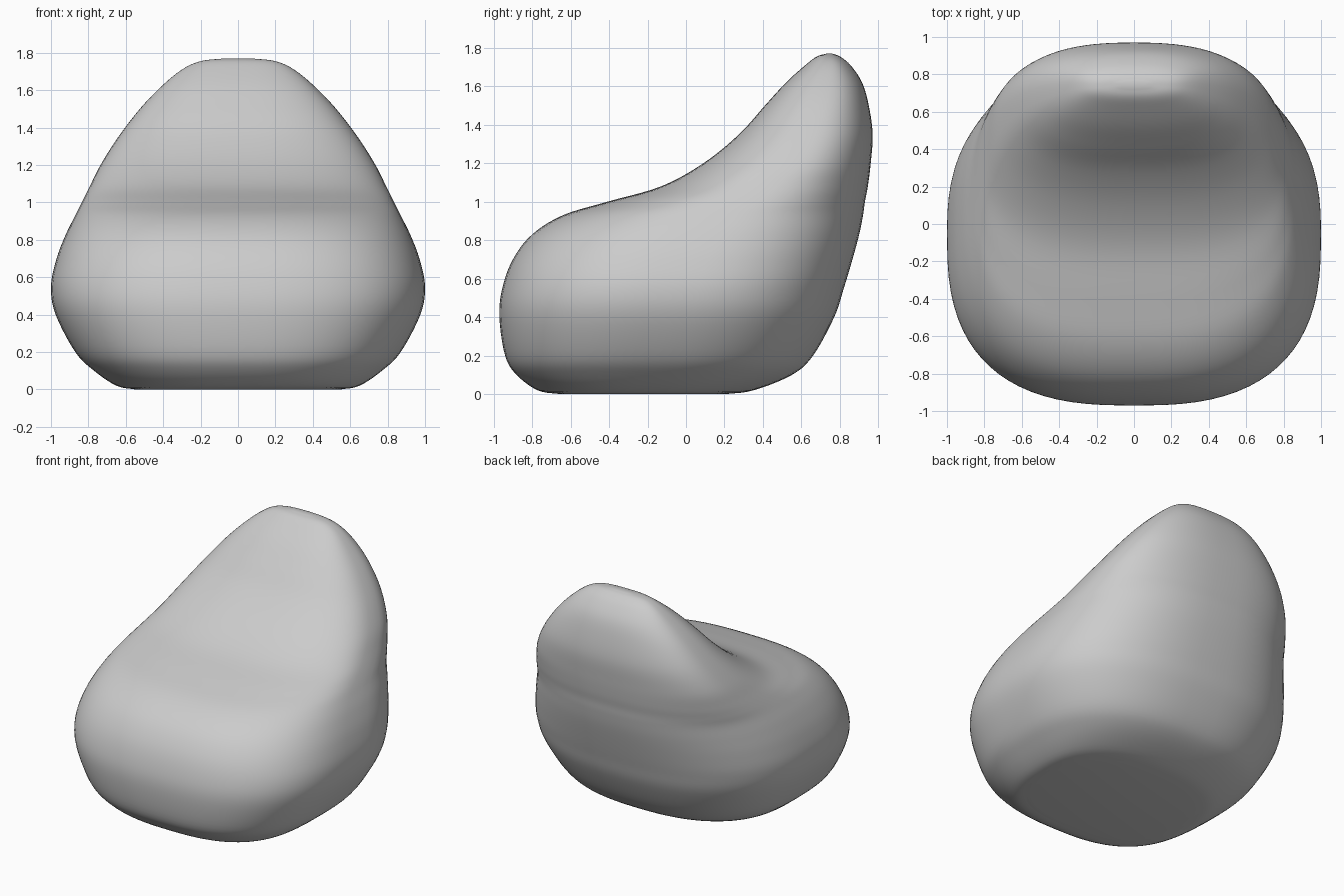
import bpy
import bmesh
import math
from mathutils import Vector

if "Cube" in bpy.data.objects:
    bpy.data.objects.remove(bpy.data.objects["Cube"], do_unlink=True)

# Outline by level: height, half width, front edge, back edge, widest depth
LEVELS = [Vector(row) for row in (
    (0, .55, -.65, .2, -.2),
    (.02, .65, -.77, .35, -.18),
    (.1, .77, -.88, .55, -.15),
    (.2, .87, -.94, .66, -.12),
    (.4, .975, -.97, .77, -.08),
    (.55, 1, -.955, .82, -.05),
    (.7, .97, -.9, .865, 0),
    (.83, .92, -.8, .9, .08),
    (.93, .87, -.64, .92, .18),
    (1, .835, -.41, .93, .29),
    (1.08, .795, -.13, .945, .4),
    (1.2, .735, .09, .96, .53),
    (1.35, .64, .275, .97, .63),
    (1.5, .525, .41, .95, .69),
    (1.62, .41, .52, .915, .72),
    (1.71, .3, .62, .855, .74),
    (1.755, .2, .68, .8, .74),
    (1.77, .07, .73, .76, .745),
)]
SEGMENTS = 80
STEPS = 5


def smooth_levels(rows):
    """Spline through the levels."""
    ends = [rows[0] * 2 - rows[1]] + rows + [rows[-1] * 2 - rows[-2]]
    for a, b, c, d in zip(ends, ends[1:], ends[2:], ends[3:]):
        for i in range(STEPS):
            t = i / STEPS
            yield (b + (c - a) * t / 2
                   + (a * 2 - b * 5 + c * 4 - d) * t ** 2 / 2
                   + (b * 3 - a - c * 3 + d) * t ** 3 / 2)
    yield rows[-1]


def power(value, exponent):
    return math.copysign(abs(value) ** exponent, value)


def ring(bm, level):
    """Rounded-square cross-section with separate front and back depth."""
    height, half_width, front, back, middle = level
    verts = []
    for i in range(SEGMENTS):
        angle = math.tau * i / SEGMENTS
        across, along = math.cos(angle), math.sin(angle)
        round_off = 2 / 2.7 if along < 0 else 2 / 2.5
        depth = middle - front if along < 0 else back - middle
        x = half_width * power(across, round_off)
        y = middle + depth * power(along, round_off)
        verts.append(bm.verts.new((x, y, max(height, 0))))
    return verts


# Soft seat body lofted from base to top of backrest
bm = bmesh.new()
rings = [ring(bm, level) for level in smooth_levels(LEVELS)]
for low, high in zip(rings, rings[1:]):
    for i in range(SEGMENTS):
        j = (i + 1) % SEGMENTS
        bm.faces.new((low[i], low[j], high[j], high[i]))
bm.faces.new(list(reversed(rings[0])))
bm.faces.new(rings[-1])
bmesh.ops.recalc_face_normals(bm, faces=bm.faces)
for face in bm.faces:
    face.smooth = True
mesh = bpy.data.meshes.new("beanbag_seat")
bm.to_mesh(mesh)
bm.free()
seat = bpy.data.objects.new("beanbag_seat", mesh)
bpy.context.collection.objects.link(seat)

# Grey fabric
fabric = bpy.data.materials.new("grey_fabric")
fabric.use_nodes = True
colour = (.6, .6, .6, 1)
fabric.diffuse_color = colour
for node in fabric.node_tree.nodes:
    if node.type == "BSDF_PRINCIPLED":
        node.inputs["Base Color"].default_value = colour
mesh.materials.append(fabric)
